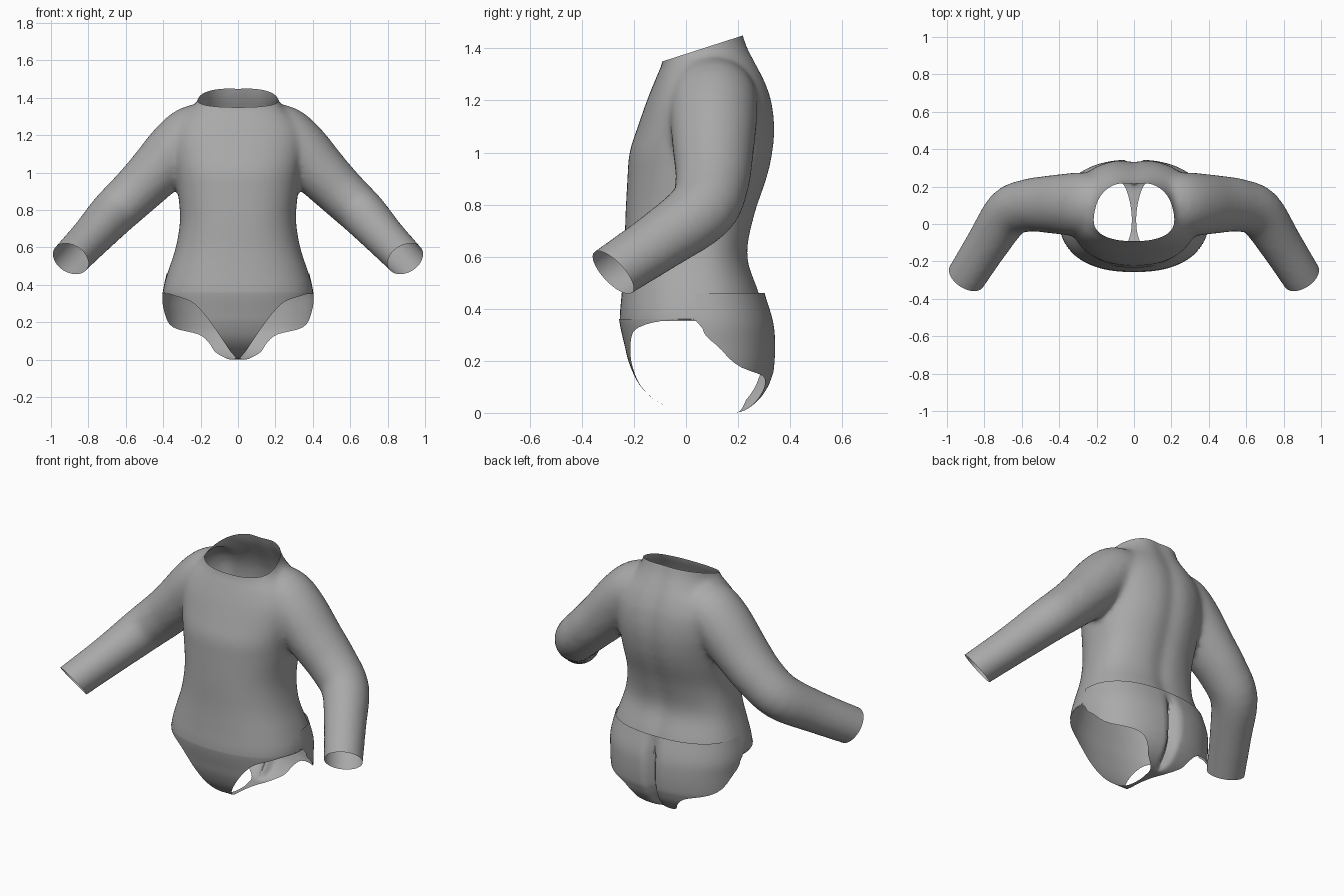
import bpy, bmesh, math
from mathutils import Vector

cube = bpy.data.objects.get("Cube")
if cube:
    bpy.data.objects.remove(cube)

fabric = bpy.data.materials.new("grey_fabric")
fabric.use_nodes = True
GREY = (0.4, 0.4, 0.4, 1)
fabric.diffuse_color = GREY
fabric.node_tree.nodes["Principled BSDF"].inputs["Base Color"].default_value = GREY
CY = 0.04  # depth of the side seam


def smooth_list(rows, steps):
    """Catmull-Rom interpolation between rows of numbers."""
    out = []
    for i in range(len(rows) - 1):
        a, b, c, d = (rows[min(max(i + k, 0), len(rows) - 1)] for k in (-1, 0, 1, 2))
        for s in range(steps):
            t = s / steps
            out.append([q + t / 2 * (r - p + t * (2*p - 5*q + 4*r - u + t * (3*(q - r) + u - p)))
                        for p, q, r, u in zip(a, b, c, d)])
    return out + [list(rows[-1])]


def loft(bm, rings, closed=True):
    """Skin a list of point rows; closed rows also get end caps."""
    rows = [[bm.verts.new(p) for p in ring] for ring in rings]
    n = len(rows[0])
    for r, s in zip(rows, rows[1:]):
        for i in range(n if closed else n - 1):
            j = (i + 1) % n
            bm.faces.new((r[i], r[j], s[j], s[i]))
    if closed:
        bm.faces.new(rows[0][::-1])
        bm.faces.new(rows[-1])


def make_object(name, bm):
    mesh = bpy.data.meshes.new(name)
    bm.to_mesh(mesh)
    bm.free()
    mesh.materials.append(fabric)
    obj = bpy.data.objects.new(name, mesh)
    bpy.context.collection.objects.link(obj)
    return obj


def power(v, e):
    return math.copysign(abs(v) ** e, v)


# Torso solid: height, half width, front depth, back depth
TORSO = [(.2, .40, -.25, .31), (.36, .402, -.255, .31), (.46, .378, -.247, .285),
         (.6, .333, -.237, .24), (.75, .31, -.233, .265), (.9, .322, -.225, .315),
         (1.0, .335, -.217, .338), (1.1, .35, -.185, .345), (1.2, .35, -.15, .333),
         (1.28, .31, -.118, .305), (1.35, .24, -.09, .27), (1.42, .205, -.088, .237),
         (1.55, .19, -.08, .2)]
bm = bmesh.new()
rings = []
for z, a, front, back in smooth_list(TORSO, 4):
    ring = []
    for k in range(64):
        t = math.tau * k / 64
        x, s = a * power(math.cos(t), .85), power(math.sin(t), .85)
        y = CY + s * ((back - CY) if s > 0 else (CY - front))
        if s > 0:  # spine groove
            y -= .015 * math.exp(-(x / .05) ** 2)
        ring.append((x, y, z))
    rings.append(ring)
loft(bm, rings)

# Sleeve solids: centre and radius along the arm
ARM = [(.16, .10, 1.215, .155), (.24, .105, 1.2, .165), (.33, .105, 1.125, .163),
       (.45, .105, .995, .15), (.56, .10, .885, .138), (.67, .06, .78, .13),
       (.78, -.10, .66, .115), (.895, -.28, .54, .106), (.96, -.38, .47, .103)]
path = smooth_list(ARM, 4)
for side in (1, -1):
    rings = []
    for i, p in enumerate(path):
        ahead, behind = path[min(i + 1, len(path) - 1)], path[max(i - 1, 0)]
        d = (Vector(ahead[:3]) - Vector(behind[:3])).normalized()
        u = Vector((0, 1, 0))
        u = (u - d * u.dot(d)).normalized()
        v = d.cross(u)
        ring = []
        for k in range(32):
            t = math.tau * k / 32
            q = Vector(p[:3]) + p[3] * (u * math.cos(t) * 1.03 + v * math.sin(t) * .97)
            ring.append((q.x * side, q.y, q.z))
        rings.append(ring)
    loft(bm, rings)
bmesh.ops.recalc_face_normals(bm, faces=bm.faces)

# Fuse the solids into one soft skin
shirt = make_object("shirt_body", bm)
remesh = shirt.modifiers.new("fuse", "REMESH")
remesh.mode = "VOXEL"
remesh.voxel_size = .016
soften = shirt.modifiers.new("soften", "SMOOTH")
soften.factor = .5
soften.iterations = 10
fused = bpy.data.meshes.new_from_object(shirt.evaluated_get(bpy.context.evaluated_depsgraph_get()))
shirt.modifiers.clear()

# Cut open the neck, hem and wrists
bm = bmesh.new()
bm.from_mesh(fused)


def cut(point, normal, keep):
    faces = [f for f in bm.faces if keep(f.calc_center_median())]
    geom = set(faces) | {e for f in faces for e in f.edges} | {v for f in faces for v in f.verts}
    bmesh.ops.bisect_plane(bm, geom=list(geom), plane_co=point, plane_no=normal, clear_outer=True)


cut((0, -.09, 1.35), (0, -.1, .31), lambda c: c.z > 1.25)
cut((0, 0, .352), (0, 0, -1), lambda c: c.z < .42 and abs(c.x) < .6)
for side in (1, -1):
    cut((side * .895, -.28, .54), (side * .5, -.86, -.78), lambda c: c.x * side > .7)
bm.to_mesh(shirt.data)
bm.free()
shirt.data.materials.clear()
shirt.data.materials.append(fabric)

# Brief panel from front waist, under the crotch, up to the back seam:
# centre depth, height, half width of the panel, half width of the hips
BRIEF = [(-.257, .36, .402, .402), (-.254, .34, .33, .402), (-.248, .31, .25, .40),
         (-.236, .26, .195, .40), (-.218, .19, .14, .40), (-.18, .11, .085, .40),
         (-.12, .05, .045, .40), (-.05, .018, .018, .40), (.04, .008, .012, .40),
         (.13, .004, .025, .40), (.21, .004, .055, .40), (.27, .04, .12, .40),
         (.31, .09, .155, .40), (.33, .135, .21, .40), (.34, .175, .35, .40),
         (.344, .26, .395, .402), (.336, .35, .404, .404), (.302, .46, .382, .382)]
rows = []
for yc, z, w, a in smooth_list(BRIEF, 4):
    row = []
    w = min(w, a)
    for k in range(49):
        x = w * math.sin(math.pi * (k / 48 - .5))
        y = CY + (yc - CY) * max(0, 1 - (abs(x) / a) ** 2.35) ** .425
        if yc > .2:  # seat cleft, fading out at the seam
            y -= .05 * math.exp(-(x / .025) ** 2) * min(1, (yc - .2) / .08, (.46 - z) / .12)
        row.append((x, y, z))
    rows.append(row)
bm = bmesh.new()
loft(bm, rows, closed=False)
bmesh.ops.recalc_face_normals(bm, faces=bm.faces)
brief = make_object("brief_panel", bm)

for obj in (shirt, brief):
    bpy.ops.object.select_all(action="DESELECT")
    obj.select_set(True)
    bpy.context.view_layer.objects.active = obj
    bpy.ops.object.shade_smooth_by_angle(angle=math.radians(50))
